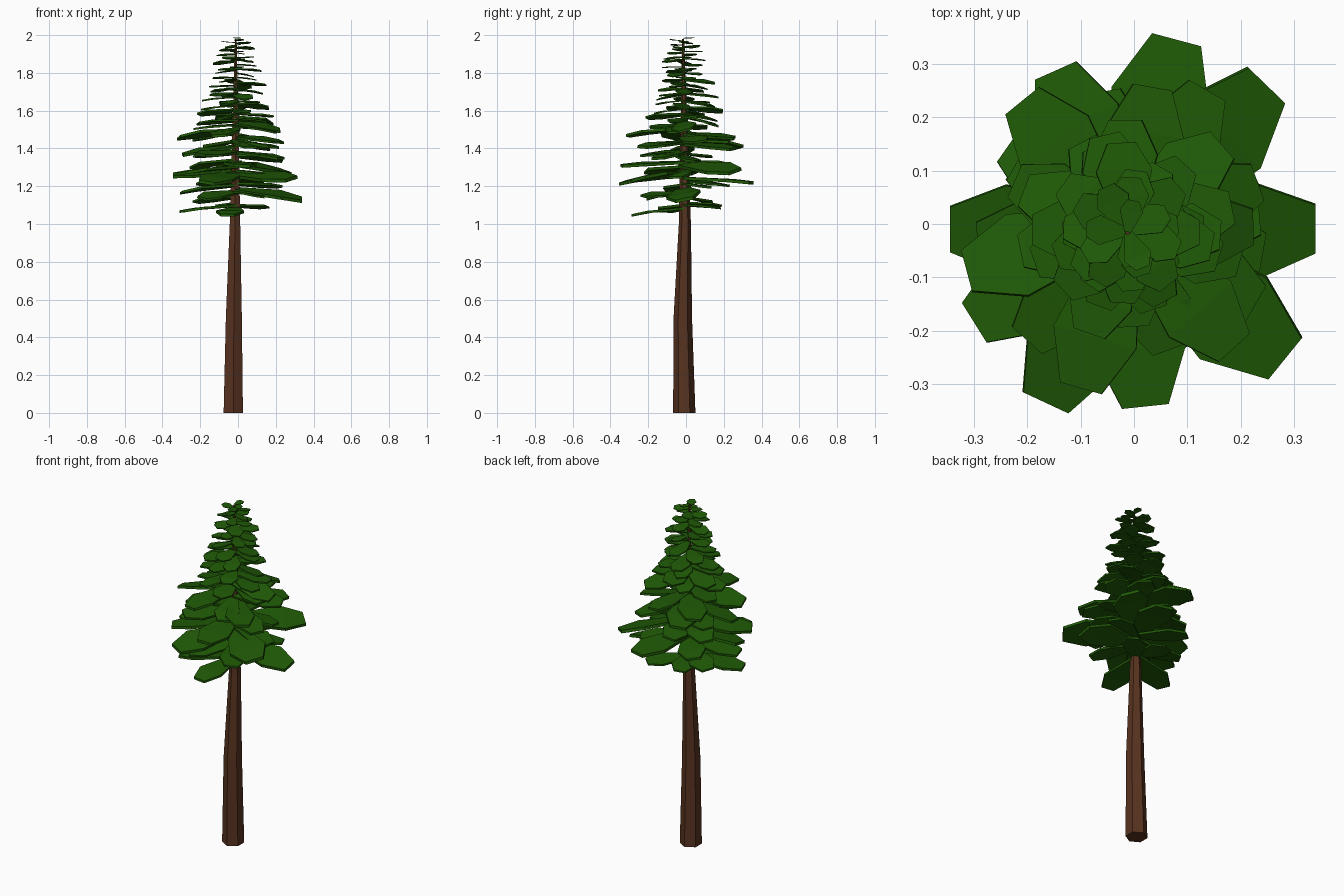
import bpy, bmesh, math, random
from mathutils import Matrix, Vector

random.seed(23)
old = bpy.data.objects.get("Cube")
if old:
    bpy.data.objects.remove(old, do_unlink=True)


def material(name, colour):
    mat = bpy.data.materials.new(name)
    mat.use_nodes = True
    mat.diffuse_color = colour
    mat.node_tree.nodes["Principled BSDF"].inputs["Base Color"].default_value = colour
    return mat


def finish(name, bm, mat):
    bmesh.ops.recalc_face_normals(bm, faces=bm.faces)
    mesh = bpy.data.meshes.new(name)
    bm.to_mesh(mesh)
    bm.free()
    mesh.materials.append(mat)
    obj = bpy.data.objects.new(name, mesh)
    bpy.context.collection.objects.link(obj)
    return obj


bark = material("bark brown", (0.095, 0.033, 0.014, 1))
needle = material("needle green", (0.014, 0.102, 0.002, 1))

# Trunk: slightly bent, tapering six-sided column (z, x, y, radius)
RINGS = [(0, -.025, -.009, .059), (.5, -.022, -.017, .049), (1, -.016, -.006, .032),
         (1.5, -.013, -.01, .019), (1.98, -.012, -.015, .005)]


def trunk_centre(z):
    for a, b in zip(RINGS, RINGS[1:]):
        if z <= b[0]:
            break
    t = min(1, (z - a[0]) / (b[0] - a[0]))
    return Vector((a[1] + t * (b[1] - a[1]), a[2] + t * (b[2] - a[2]), 0))


def build_trunk():
    bm = bmesh.new()
    loops = []
    for z, x, y, r in RINGS:
        angles = [math.radians(30 + 60 * i) for i in range(6)]
        loops.append([bm.verts.new((x + r * math.cos(a), y + r * math.sin(a), z)) for a in angles])
    for low, high in zip(loops, loops[1:]):
        for i in range(6):
            j = (i + 1) % 6
            bm.faces.new((low[i], low[j], high[j], high[i]))
    bm.faces.new(loops[0])
    bm.faces.new(loops[-1])
    finish("trunk", bm, bark)


def add_bough(bm, angle, length, tip_z, droop, roll):
    """Thin six-cornered slab, narrow at the trunk, creased at its widest line."""
    wide = .26 + .14 * max(0, 1 - length / .3)
    thick = .045 * length
    profile = [(0, .1, droop), (.68, wide, droop * .5), (1, wide * .5, 0)]
    place = (Matrix.Translation(trunk_centre(tip_z) + Vector((0, 0, tip_z)))
             @ Matrix.Rotation(math.radians(angle), 4, 'Z')
             @ Matrix.Rotation(roll, 4, 'X'))
    rows = []
    for u, w, h in profile:
        row = [(u, -w, h * length + thick), (u, w, h * length + thick),
               (u, w, h * length), (u, -w, h * length)]
        rows.append([bm.verts.new(place @ Vector((p * length, q * length, z))) for p, q, z in row])
    for a, b in zip(rows, rows[1:]):
        for i in range(4):
            j = (i + 1) % 4
            bm.faces.new((a[i], a[j], b[j], b[i]))
    bm.faces.new(rows[0])
    bm.faces.new(rows[-1])


# Broad lower boughs: direction in degrees, reach, height of tip
LOWER = [(0, .355, 1.12), (321, .385, 1.23), (46, .375, 1.27), (75, .365, 1.21),
         (114, .325, 1.4), (129, .31, 1.44), (180, .33, 1.25), (212, .335, 1.26),
         (245, .36, 1.21), (276, .335, 1.3), (195, .31, 1.45), (254, .31, 1.46),
         (20, .26, 1.43), (60, .3, 1.39), (330, .28, 1.34), (47, .23, 1.08),
         (262, .28, 1.04), (200, .3, 1.06), (150, .24, 1.35), (300, .25, 1.14),
         (130, .28, 1.2), (228, .28, 1.36), (100, .26, 1.3), (350, .26, 1.24),
         (312, .3, 1.4), (110, .2, 1.09), (150, .24, 1.11), (25, .26, 1.19),
         (192, .29, 1.16), (80, .27, 1.45), (345, .22, 1.48), (290, .24, 1.4),
         (185, .28, 1.36), (5, .25, 1.33), (225, .25, 1.13), (145, .27, 1.29)]
# Boughs whose clearly raised left or right edge shows
TILTED = {0: .2, 321: .2, 46: .25, 195: .22, 245: -.15, 75: 0}


def build_lower_boughs():
    bm = bmesh.new()
    for angle, reach, z in LOWER:
        roll = TILTED.get(angle, random.uniform(-.2, .2))
        add_bough(bm, angle, reach, z, random.uniform(.05, .16), roll)
    finish("lower_boughs", bm, needle)


# Shorter upper boughs winding up to the tip, the last ones nearly level
def build_upper_boughs(count=54):
    bm = bmesh.new()
    for i in range(count):
        t = i / (count - 1)
        z = 1.49 + .495 * t
        reach = (.245 - .165 * t) * random.uniform(.7, 1.03)
        droop = .11 - .17 * t ** 3 + random.uniform(-.07, .07)
        angle = 137.5 * i + random.uniform(-20, 20)
        add_bough(bm, angle, reach, z, droop, random.uniform(-.26, .26))
    finish("upper_boughs", bm, needle)


build_trunk()
build_lower_boughs()
build_upper_boughs()
